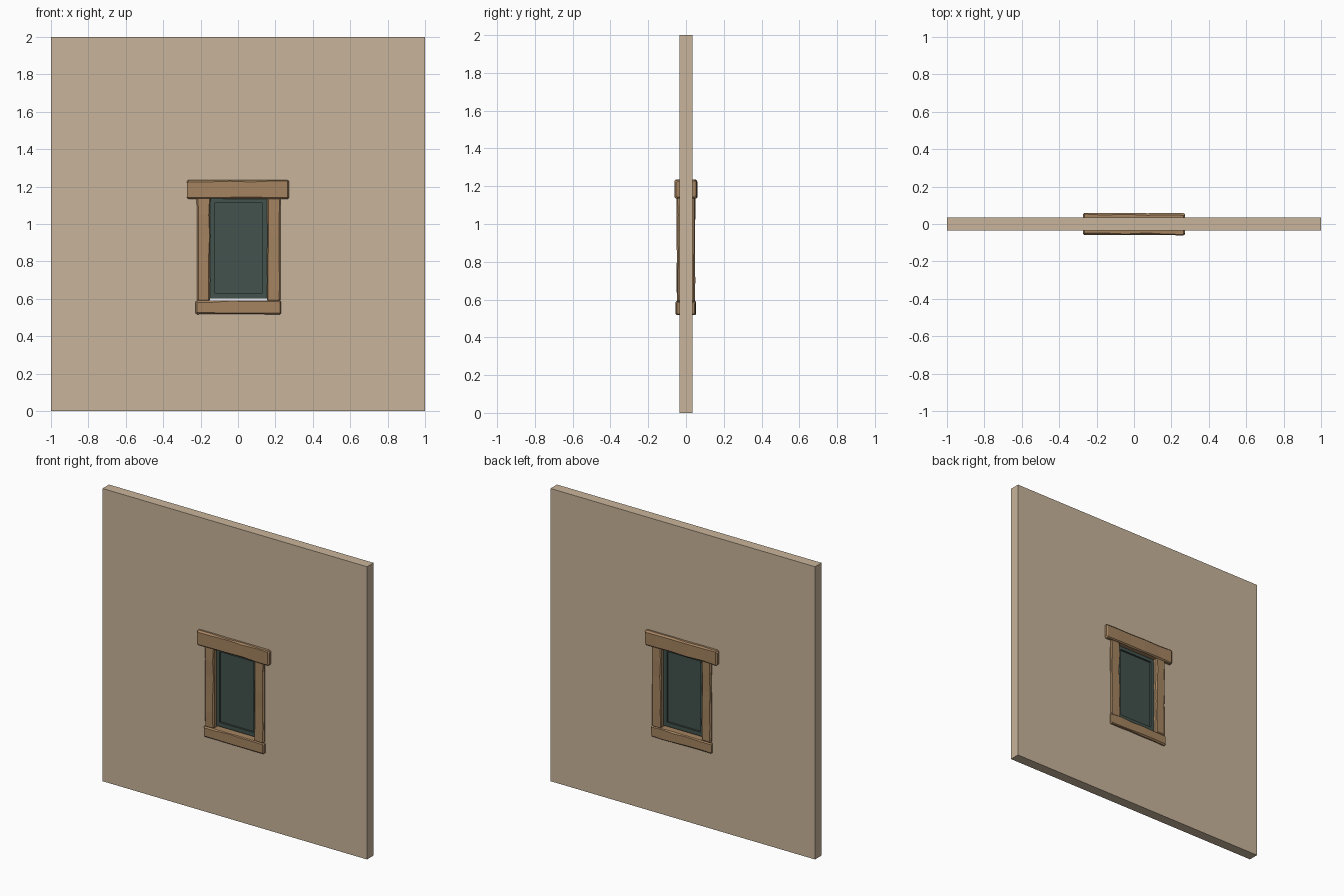
import bpy, bmesh, random
from mathutils import Vector

if "Cube" in bpy.data.objects:
    bpy.data.objects.remove(bpy.data.objects["Cube"])

random.seed(4)


def material(name, color):
    m = bpy.data.materials.new(name)
    m.diffuse_color = (*color, 1)
    m.use_nodes = True
    m.node_tree.nodes["Principled BSDF"].inputs["Base Color"].default_value = m.diffuse_color
    return m


plaster = material("plaster", (0.584, 0.462, 0.328))
wood = material("wood", (0.375, 0.23, 0.118))
dark_green = material("dark_green", (0.054, 0.084, 0.072))


def finish(bm, name, mat):
    bmesh.ops.recalc_face_normals(bm, faces=bm.faces)
    me = bpy.data.meshes.new(name)
    bm.to_mesh(me)
    bm.free()
    me.materials.append(mat)
    ob = bpy.data.objects.new(name, me)
    bpy.context.collection.objects.link(ob)
    return ob


def ring(name, outer, inner, y0, y1, mat):
    """Rectangular plate with a rectangular hole; rects are x0, x1, z0, z1."""
    bm = bmesh.new()

    def loop(r, y):
        return [bm.verts.new((x, y, z)) for x, z in
                ((r[0], r[2]), (r[1], r[2]), (r[1], r[3]), (r[0], r[3]))]
    loops = [loop(outer, y0), loop(outer, y1), loop(inner, y1), loop(inner, y0)]
    for a, b in zip(loops, loops[1:] + loops[:1]):
        for i in range(4):
            j = (i + 1) % 4
            bm.faces.new((a[i], a[j], b[j], b[i]))
    return finish(bm, name, mat)


def hewn_beam(name, lo, hi, axis, chamfer=0.007, wobble=0.003):
    """Rough timber: chamfered octagonal sections, slightly uneven, along an axis."""
    lo, hi = Vector(lo), Vector(hi)
    others = [i for i in range(3) if i != axis]
    bm = bmesh.new()
    length = hi[axis] - lo[axis]
    stops = [0, chamfer / length, 0.2, 0.42, 0.63, 0.83, 1 - chamfer / length, 1]
    loops = []
    for k, t in enumerate(stops):
        inset = chamfer * 0.8 if k in (0, len(stops) - 1) else 0
        a0, a1, b0, b1 = [v + s * (inset + random.uniform(0, wobble)) for v, s in
                          ((lo[others[0]], 1), (hi[others[0]], -1),
                           (lo[others[1]], 1), (hi[others[1]], -1))]
        c = [chamfer * random.uniform(0.5, 1.3) for _ in range(4)]
        pts = [(a0 + c[0], b0), (a1 - c[1], b0), (a1, b0 + c[1]), (a1, b1 - c[2]),
               (a1 - c[2], b1), (a0 + c[3], b1), (a0, b1 - c[3]), (a0, b0 + c[0])]
        row = []
        for a, b in pts:
            p = Vector()
            p[axis] = lo[axis] + t * length
            p[others[0]], p[others[1]] = a, b
            row.append(bm.verts.new(p))
        loops.append(row)
    for r, s in zip(loops, loops[1:]):
        for i in range(8):
            j = (i + 1) % 8
            bm.faces.new((r[i], r[j], s[j], s[i]))
    bm.faces.new(loops[0])
    bm.faces.new(loops[-1])
    return finish(bm, name, wood)


# Wall with window opening
ring("wall", (-1, 1, 0, 2), (-0.19, 0.19, 0.555, 1.18), -0.035, 0.035, plaster)

# Timber surround
hewn_beam("lintel", (-0.274, -0.061, 1.133), (0.274, 0.06, 1.236), 0, 0.009)
hewn_beam("sill", (-0.226, -0.055, 0.517), (0.231, 0.053, 0.592), 0)
hewn_beam("left_post", (-0.222, -0.051, 0.589), (-0.148, 0.05, 1.143), 2)
hewn_beam("right_post", (0.155, -0.051, 0.589), (0.229, 0.05, 1.143), 2)

# Window sash and recessed pane
ring("window_frame", (-0.16, 0.165, 0.602, 1.145), (-0.125, 0.13, 0.63, 1.112),
     -0.02, 0.02, dark_green)
bm = bmesh.new()
bmesh.ops.create_cube(bm, size=1)
for v in bm.verts:
    v.co = (0.0025 + v.co.x * 0.265, v.co.y * 0.016, 0.871 + v.co.z * 0.49)
finish(bm, "window_pane", dark_green)
